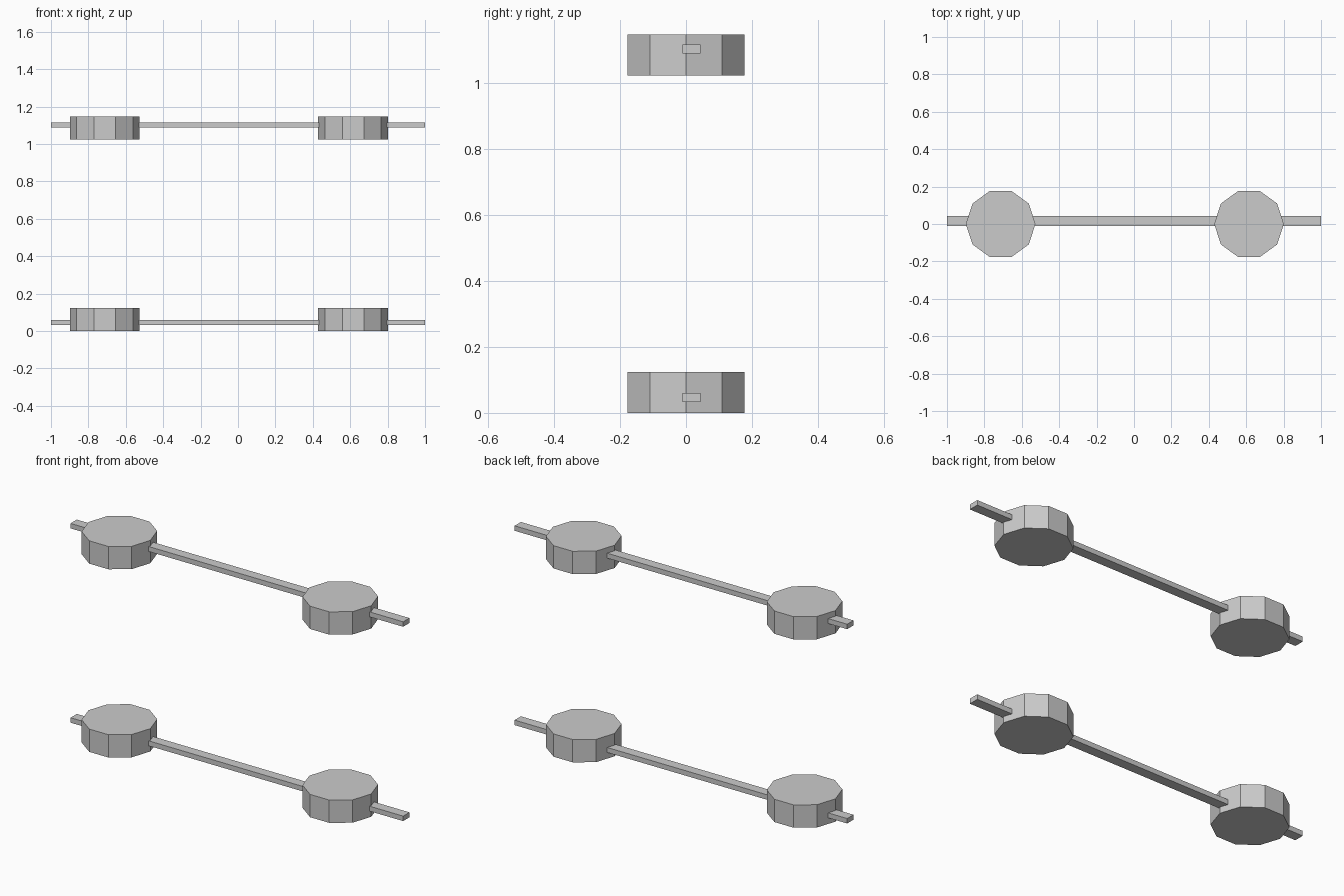
import bpy
import math

if "Cube" in bpy.data.objects:
    bpy.data.objects.remove(bpy.data.objects["Cube"])

DISC_X = (-0.713, 0.615)
DISC_R, DISC_H = 0.186, 0.124


def disc(name, x, bottom):
    # ten-sided disc with corners pointing along x
    bpy.ops.mesh.primitive_cylinder_add(
        vertices=10, radius=DISC_R, depth=DISC_H,
        location=(x, 0, bottom + DISC_H / 2), rotation=(0, 0, math.radians(18)))
    bpy.context.object.name = name


def bar(name, z):
    # long flat bar running through both discs
    bpy.ops.mesh.primitive_cube_add(size=1, location=(0, 0.017, z))
    ob = bpy.context.object
    ob.name = name
    ob.scale = (2.0, 0.054, 0.027)


# Lower and upper assemblies: label, disc bottom height, bar centre height
for level, bottom, bar_z in (("lower", 0.0, 0.047), ("upper", 1.023, 1.103)):
    for side, x in zip(("left", "right"), DISC_X):
        disc(f"{level}_{side}_disc", x, bottom)
    bar(f"{level}_bar", bar_z)
